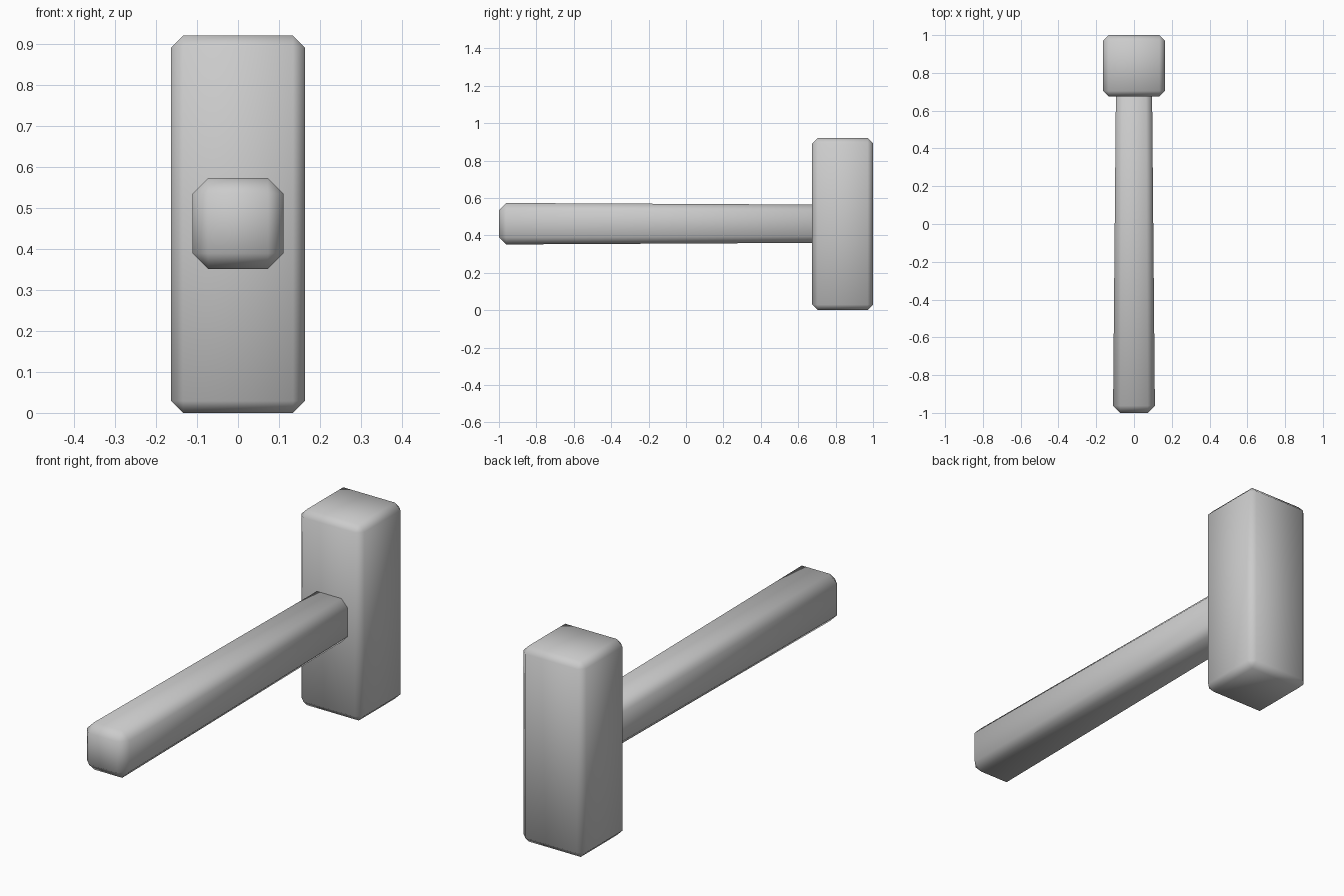
import bpy, bmesh

if "Cube" in bpy.data.objects:
    bpy.data.objects.remove(bpy.data.objects["Cube"])

grey = bpy.data.materials.new("plain grey")
grey.diffuse_color = (0.6, 0.6, 0.6, 1)
grey.use_nodes = True
grey.node_tree.nodes["Principled BSDF"].inputs["Base Color"].default_value = grey.diffuse_color


def chamfered_box(name, lo, hi, chamfer, back_scale=(1, 1)):
    """Smooth-shaded box with single-cut edges; the +y end can be tapered."""
    size = [b - a for a, b in zip(lo, hi)]
    mid = [(a + b) / 2 for a, b in zip(lo, hi)]
    bm = bmesh.new()
    bmesh.ops.create_cube(bm, size=1)
    for v in bm.verts:
        v.co = [c * s for c, s in zip(v.co, size)]
    bmesh.ops.bevel(bm, geom=bm.edges[:], offset=chamfer, segments=1,
                    profile=0.5, affect='EDGES')
    for v in bm.verts:
        t = v.co.y / size[1] + 0.5
        v.co.x *= 1 + (back_scale[0] - 1) * t
        v.co.z *= 1 + (back_scale[1] - 1) * t
    for f in bm.faces:
        f.smooth = True
    mesh = bpy.data.meshes.new(name)
    bm.to_mesh(mesh)
    bm.free()
    mesh.materials.append(grey)
    obj = bpy.data.objects.new(name, mesh)
    obj.location = mid
    bpy.context.collection.objects.link(obj)
    return obj


# Upright block head
chamfered_box("hammer_head", (-0.163, 0.675, 0), (0.163, 1.0, 0.92), 0.029)

# Handle, slightly narrower where it enters the head
chamfered_box("handle", (-0.111, -1.0, 0.351), (0.111, 0.72, 0.573), 0.038,
              back_scale=(0.86, 0.92))
